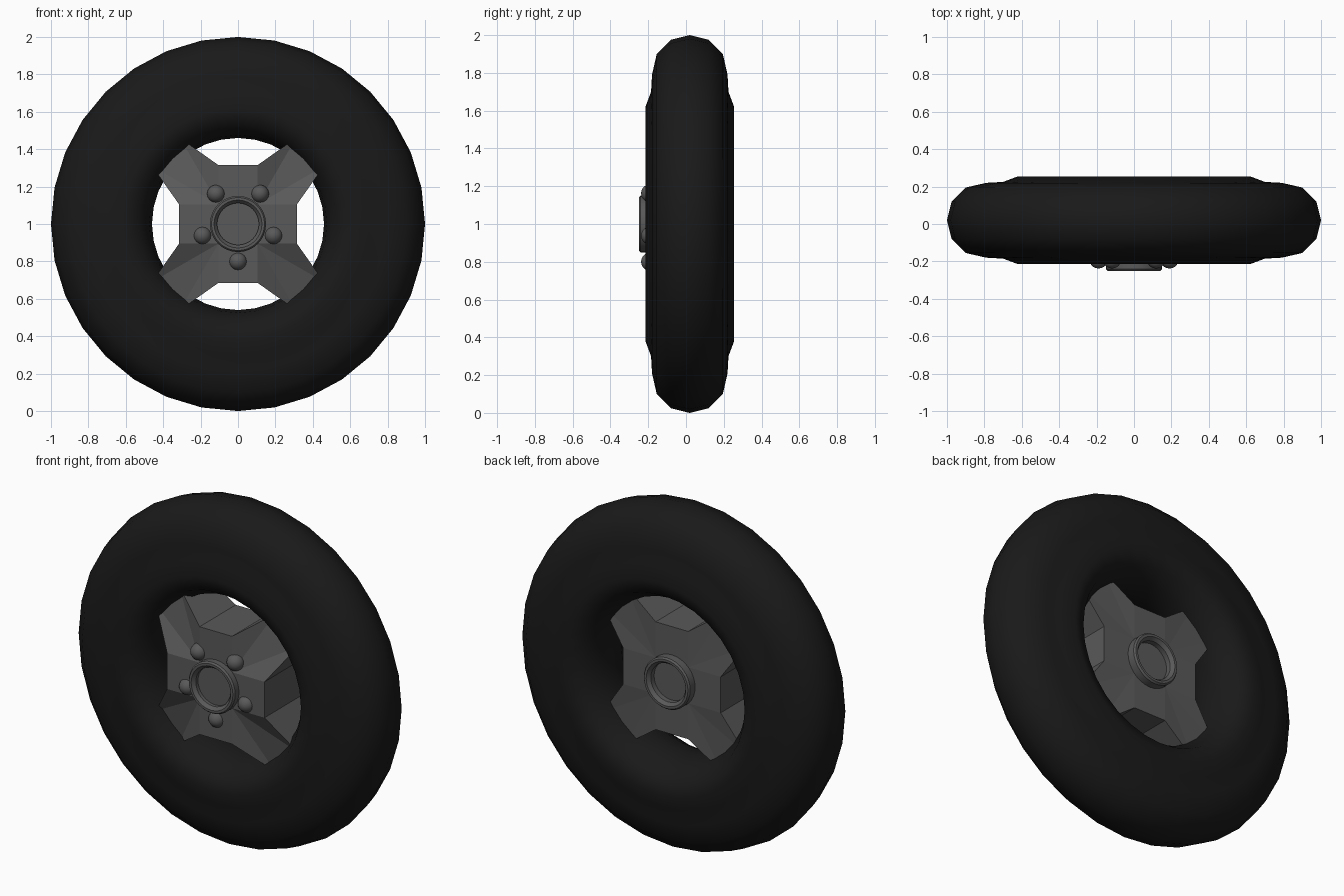
import bpy, bmesh, math
from mathutils import Matrix

if "Cube" in bpy.data.objects:
    bpy.data.objects.remove(bpy.data.objects["Cube"])

CZ = 1.0  # axle height


def material(name, g):
    m = bpy.data.materials.new(name)
    m.diffuse_color = (g, g, g, 1)
    m.use_nodes = True
    m.node_tree.nodes["Principled BSDF"].inputs["Base Color"].default_value = m.diffuse_color
    return m


RUBBER = material("rubber", 0.01)
METAL = material("dark_metal", 0.1)


def finish(name, bm, mat, smooth=None):
    bmesh.ops.remove_doubles(bm, verts=bm.verts, dist=1e-5)
    bmesh.ops.recalc_face_normals(bm, faces=bm.faces)
    me = bpy.data.meshes.new(name)
    bm.to_mesh(me)
    bm.free()
    ob = bpy.data.objects.new(name, me)
    ob.location.z = CZ
    bpy.context.collection.objects.link(ob)
    me.materials.append(mat)
    if smooth:
        bpy.ops.object.select_all(action='DESELECT')
        ob.select_set(True)
        bpy.context.view_layer.objects.active = ob
        bpy.ops.object.shade_smooth_by_angle(angle=math.radians(smooth))
    return ob


def lathe(name, profile, steps, mat, smooth, closed=True):
    """Revolve (radius, y) points around the axle."""
    bm = bmesh.new()
    vs = [bm.verts.new((0, y, r)) for r, y in profile]
    n = len(vs)
    es = [bm.edges.new((vs[i], vs[(i + 1) % n])) for i in range(n if closed else n - 1)]
    bmesh.ops.spin(bm, geom=vs + es, cent=(0, 0, 0), axis=(0, 1, 0),
                   angle=2 * math.pi, steps=steps, use_merge=True)
    return finish(name, bm, mat, smooth)


# Tyre: half profile as (radius, half width), mirrored about y = 0.02
half = [(0.975, 0.10), (0.90, 0.175), (0.79, 0.20), (0.70, 0.205),
        (0.62, 0.235), (0.53, 0.195), (0.475, 0.10)]
MID = 0.02
tyre = ([(1.0, MID)] + [(r, MID - w) for r, w in half] + [(0.46, MID)]
        + [(r, MID + w) for r, w in reversed(half)])
lathe("tyre", tyre, 32, RUBBER, 50)

# Wheel plate: 3x3 grid, flared corners form four arms running into the tyre
A, B, T1, T2 = 0.105, 0.315, 0.31, 0.46
FRONT, BACK = -0.205, 0.13
bm = bmesh.new()


def corner(i, j, y, tip_y):
    """Faces of one flared corner: root, two notch corners and the arm tips."""
    pts = [(A, y, A), (B, y, A), (T2, tip_y, T1), (T1, tip_y, T2), (A, y, B)]
    return [bm.verts.new((x * i, yy, z * j)) for x, yy, z in pts]


def skin(y, tip_y):
    c = {(i, j): corner(i, j, y, tip_y) for i in (-1, 1) for j in (-1, 1)}
    for vs in c.values():
        bm.faces.new((vs[0], vs[1], vs[2]))
        bm.faces.new((vs[0], vs[2], vs[3]))
        bm.faces.new((vs[0], vs[3], vs[4]))
    for s in (-1, 1):
        bm.faces.new((c[-1, s][0], c[1, s][0], c[1, s][4], c[-1, s][4]))
        bm.faces.new((c[s, -1][0], c[s, 1][0], c[s, 1][1], c[s, -1][1]))
    bm.faces.new((c[-1, -1][0], c[1, -1][0], c[1, 1][0], c[-1, 1][0]))
    # outline in order around the plate
    loop = []
    for key, order in (((1, 1), (1, 2, 3, 4)), ((-1, 1), (4, 3, 2, 1)),
                       ((-1, -1), (1, 2, 3, 4)), ((1, -1), (4, 3, 2, 1))):
        loop += [c[key][k] for k in order]
    return loop


f = skin(FRONT, -0.10)
b = skin(BACK, 0.11)
for k in range(16):
    n = (k + 1) % 16
    bm.faces.new((f[k], f[n], b[n], b[k]))
finish("wheel_plate", bm, METAL)

# Hub rings with recessed floors, front and back
for name, base, rim, floor in (("front_hub_ring", -0.18, -0.25, -0.21),
                               ("back_hub_ring", 0.11, 0.185, 0.135)):
    d = 0.01 if rim < 0 else -0.01
    lathe(name, [(0.15, base), (0.15, rim + d), (0.142, rim), (0.128, rim),
                 (0.112, rim + 2 * d), (0.112, floor), (0, floor)],
          32, METAL, 30, closed=False)

# Five wheel bolts
for k in range(5):
    a = math.radians(-90 + 72 * k)
    bm = bmesh.new()
    bmesh.ops.create_uvsphere(
        bm, u_segments=16, v_segments=10, radius=0.048,
        matrix=Matrix.Translation((0.2 * math.cos(a), -0.19, 0.2 * math.sin(a)))
        @ Matrix.Rotation(math.pi / 2, 4, 'X'))
    finish(f"wheel_bolt_{k + 1}", bm, METAL, 40)
